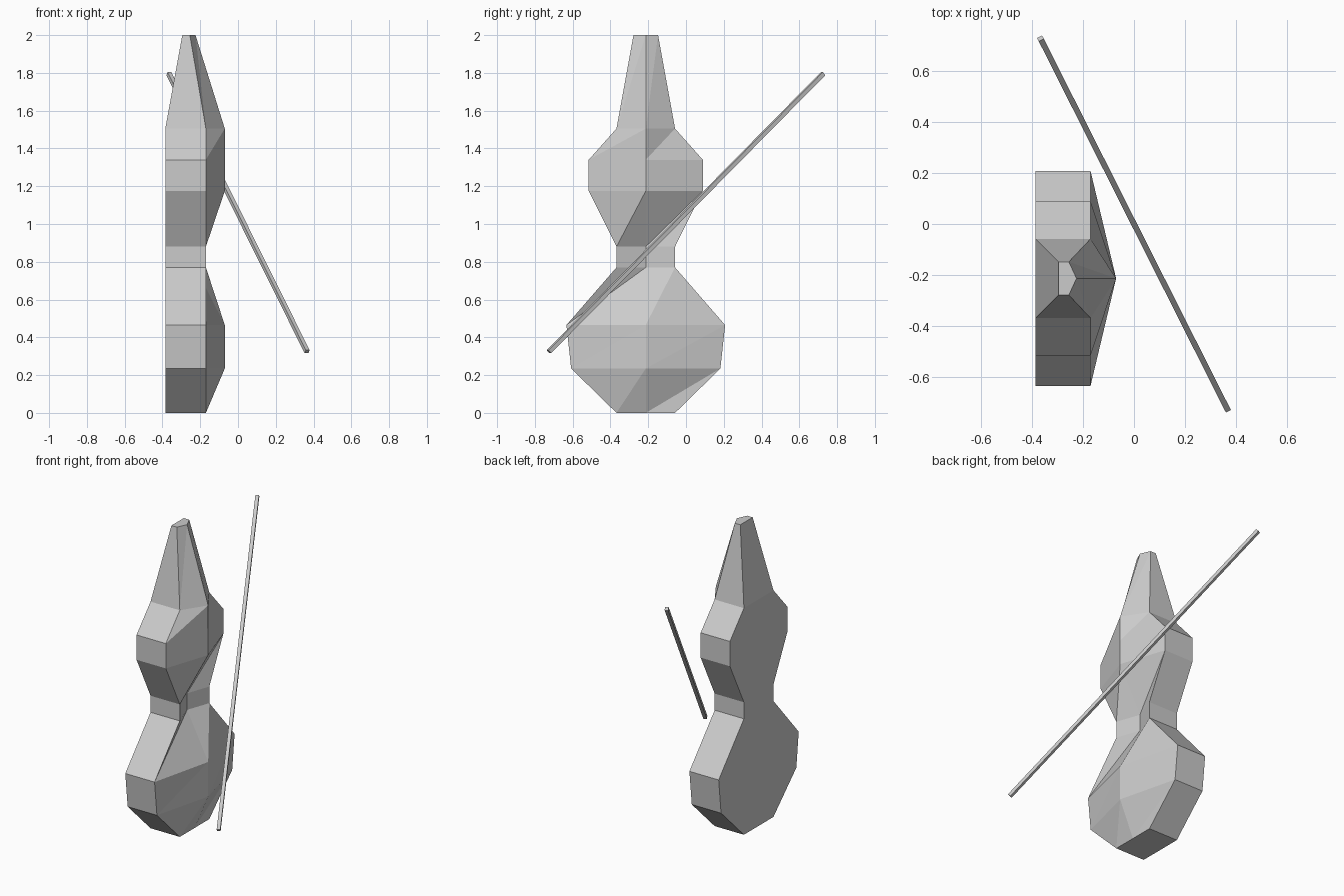
import bpy, bmesh
from mathutils import Vector

if "Cube" in bpy.data.objects:
    bpy.data.objects.remove(bpy.data.objects["Cube"])

CY = -0.213  # centre line of the body in y

# Body sections: z, half width, back x, side x, front ridge x
SECTIONS = [
    (0.00, 0.155, -0.385, -0.17, -0.17),
    (0.235, 0.395, -0.385, -0.17, -0.07),
    (0.465, 0.42, -0.385, -0.17, -0.07),
    (0.77, 0.155, -0.385, -0.17, -0.225),
    (0.88, 0.155, -0.385, -0.17, -0.225),
    (1.175, 0.302, -0.385, -0.17, -0.07),
    (1.34, 0.302, -0.385, -0.17, -0.07),
    (1.505, 0.155, -0.385, -0.17, -0.07),
    (2.00, 0.065, -0.295, -0.255, -0.225),
]


def finish(bm, name):
    bmesh.ops.recalc_face_normals(bm, faces=bm.faces)
    me = bpy.data.meshes.new(name)
    bm.to_mesh(me)
    bm.free()
    ob = bpy.data.objects.new(name, me)
    bpy.context.collection.objects.link(ob)
    return ob


# Instrument body: five-sided rings joined upward
bm = bmesh.new()
rings = []
for z, w, back, side, ridge in SECTIONS:
    pts = [(back, CY - w), (side, CY - w), (ridge, CY), (side, CY + w), (back, CY + w)]
    rings.append([bm.verts.new((x, y, z)) for x, y in pts])
for a, b in zip(rings, rings[1:]):
    for i in range(5):
        j = (i + 1) % 5
        if i in (1, 2):  # folded front panels
            bm.faces.new((a[i], a[j], b[j]))
            bm.faces.new((a[i], b[j], b[i]))
        else:
            bm.faces.new((a[i], a[j], b[j], b[i]))
bm.faces.new(rings[0][::-1])
bm.faces.new(rings[-1])
finish(bm, "instrument_body")

# Bow: thin square rod lying diagonally across the front
low, high = Vector((0.366, -0.726, 0.324)), Vector((-0.366, 0.726, 1.796))
axis = high - low
bm = bmesh.new()
bmesh.ops.create_cube(bm, size=1)
bow = finish(bm, "bow")
bow.location = (low + high) / 2
bow.rotation_euler = axis.to_track_quat('Z', 'Y').to_euler()
bow.scale = (0.022, 0.022, axis.length)
